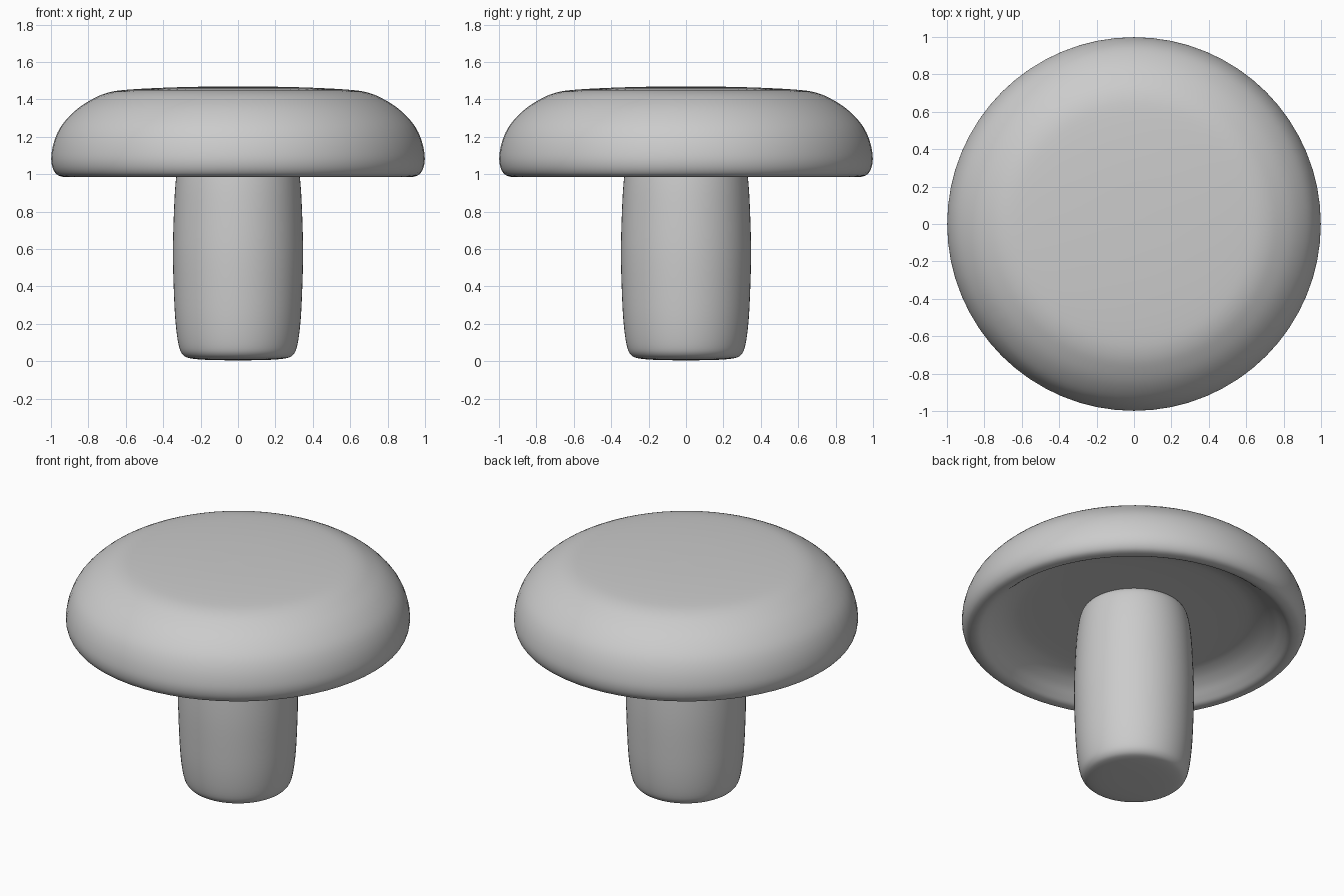
import bpy, bmesh, math
from mathutils import Vector

if "Cube" in bpy.data.objects:
    bpy.data.objects.remove(bpy.data.objects["Cube"])


def smooth_profile(pts, n=4):
    """Catmull-Rom refinement of an (r, z) profile."""
    p = [Vector(a) for a in pts]
    p = [p[0]] + p + [p[-1]]
    out = []
    for a, b, c, d in zip(p, p[1:], p[2:], p[3:]):
        for i in range(n):
            t = i / n
            out.append(0.5 * (2 * b + (c - a) * t + (2 * a - 5 * b + 4 * c - d) * t * t
                              + (3 * b - a - 3 * c + d) * t ** 3))
    return out + [p[-1]]


def lathe(name, pts, steps=64):
    """Spin an axis-to-axis profile into a closed solid."""
    bm = bmesh.new()
    verts = [bm.verts.new((max(v.x, 0), 0, v.y)) for v in smooth_profile(pts)]
    edges = [bm.edges.new(e) for e in zip(verts, verts[1:])]
    bmesh.ops.spin(bm, geom=verts + edges, cent=(0, 0, 0), axis=(0, 0, 1),
                   angle=2 * math.pi, steps=steps)
    bmesh.ops.remove_doubles(bm, verts=bm.verts, dist=1e-4)
    bmesh.ops.recalc_face_normals(bm, faces=bm.faces)
    mesh = bpy.data.meshes.new(name)
    bm.to_mesh(mesh)
    bm.free()
    obj = bpy.data.objects.new(name, mesh)
    bpy.context.collection.objects.link(obj)
    for f in mesh.polygons:
        f.use_smooth = True
    return obj


# Domed cap with rolled rim and hollow underside
lathe("mushroom_cap", [
    (0, 1.47), (0.3, 1.466), (0.58, 1.453), (0.7, 1.435), (0.79, 1.395),
    (0.87, 1.34), (0.94, 1.265), (0.98, 1.185), (0.998, 1.10), (0.993, 1.04),
    (0.97, 1.0), (0.935, 0.986), (0.90, 0.99), (0.865, 1.015), (0.81, 1.06),
    (0.73, 1.10), (0.62, 1.118), (0.3, 1.125), (0, 1.125)])

# Barrel-shaped stem, same rounding at both ends
half = [(0, 0.005), (0.15, 0.007), (0.25, 0.015), (0.295, 0.035), (0.318, 0.09),
        (0.335, 0.22), (0.344, 0.4)]
lathe("mushroom_stem", half + [(0.348, 0.58)] + [(r, 1.16 - z) for r, z in reversed(half)])
